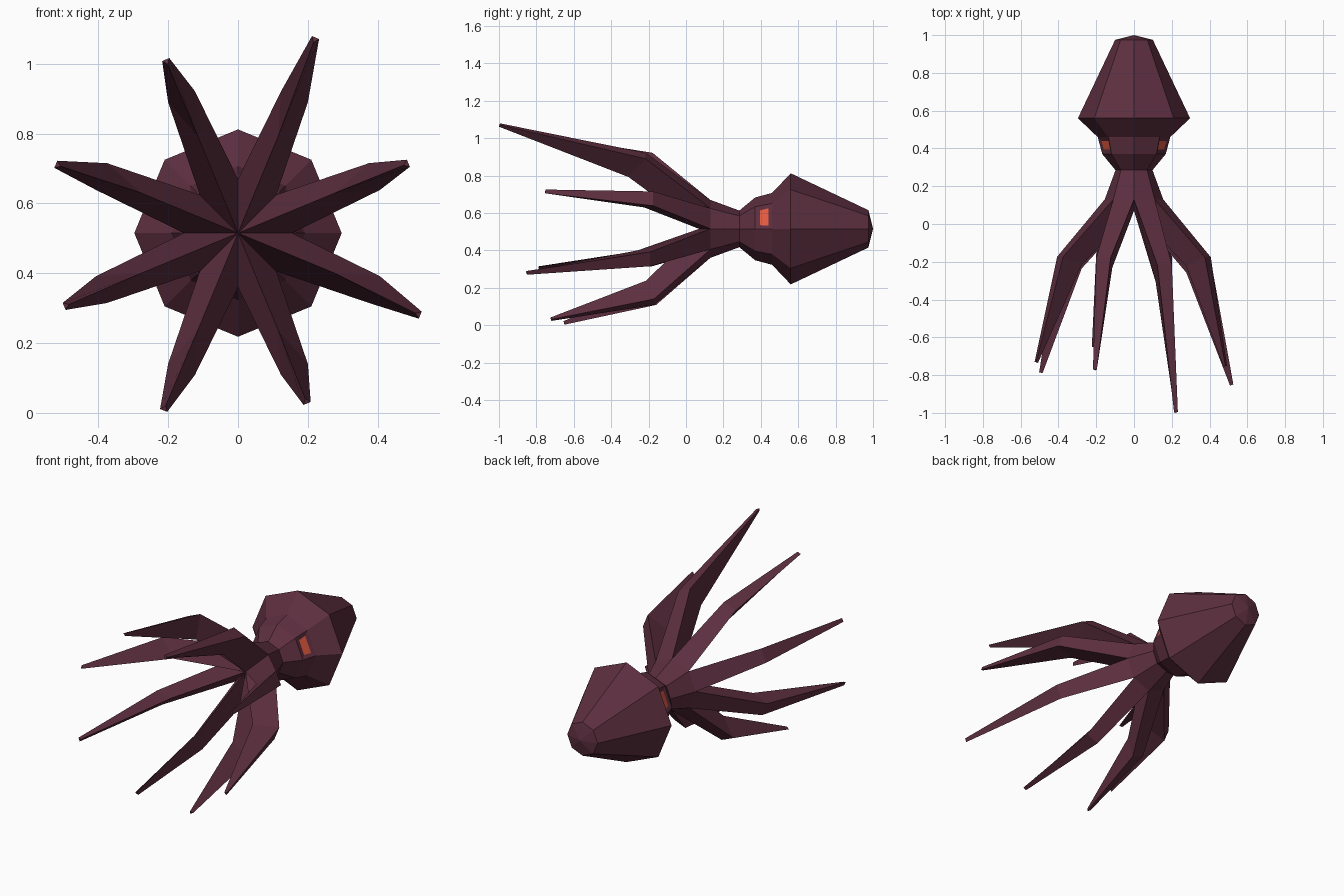
import bpy, bmesh
from math import sin, cos, radians, pi
from mathutils import Vector

if "Cube" in bpy.data.objects:
    bpy.data.objects.remove(bpy.data.objects["Cube"])

CZ = 0.515  # height of the body axis, which runs along y


def polar(r, deg, y):
    return Vector((r * cos(radians(deg)), y, CZ + r * sin(radians(deg))))


def material(name, color):
    m = bpy.data.materials.new(name)
    m.diffuse_color = color
    m.use_nodes = True
    m.node_tree.nodes["Principled BSDF"].inputs["Base Color"].default_value = m.diffuse_color
    return m


bm = bmesh.new()

# Octagonal body: rings (y, radius) from the rear of the mantle to the arm root
profile = [(0.975, 0.10), (0.56, 0.297), (0.46, 0.192), (0.37, 0.168),
           (0.285, 0.098), (0.13, 0.155)]
rings = [[bm.verts.new(polar(r, 45 * k, y)) for k in range(8)] for y, r in profile]
rear = bm.verts.new((0, 1.0, CZ))
centre = bm.verts.new((0, 0.07, CZ))
eye_faces = []
for k in range(8):
    n = (k + 1) % 8
    bm.faces.new((rear, rings[0][k], rings[0][n]))
    for i in range(len(rings) - 1):
        a, b = rings[i], rings[i + 1]
        f = bm.faces.new((a[k], b[k], b[n], a[n]))
        if i == 2 and k in (0, 3):
            eye_faces.append(f)

# Eight three-sided arms, each growing from one wedge of the last ring
tips = [(0.488, -0.75, 0.715), (0.222, -0.995, 1.075), (-0.207, -0.77, 1.012),
        (-0.522, -0.73, 0.712), (-0.498, -0.785, 0.305), (-0.213, -0.65, 0.007),
        (0.198, -0.72, 0.027), (0.522, -0.85, 0.28)]
for k, tip in enumerate(tips):
    mid = 22.5 + 45 * k
    extra = -tip[1] - 0.65
    y_out = -0.16 - 0.16 * extra
    y_in = y_out - 0.03 - 0.18 * extra
    radial = Vector((cos(radians(mid)), 0, sin(radians(mid))))
    side = Vector((-radial.z, 0, radial.x))
    t = Vector(tip)
    base = [centre, rings[-1][k], rings[-1][(k + 1) % 8]]
    knee = [bm.verts.new(p) for p in (polar(0.30, mid, y_in),
                                      polar(0.425, mid - 5.6, y_out),
                                      polar(0.425, mid + 5.6, y_out))]
    end = [bm.verts.new(p) for p in (t - radial * 0.015 - Vector((0, 0.005, 0)),
                                     t - side * 0.011, t + side * 0.011)]
    for a, b in ((base, knee), (knee, end)):
        for j in range(3):
            m = (j + 1) % 3
            bm.faces.new((a[j], a[m], b[m], b[j]))
    bm.faces.new(end)

# Eyes: slightly recessed insets on the two upper side facets of the head
bmesh.ops.recalc_face_normals(bm, faces=bm.faces[:])
bmesh.ops.inset_individual(bm, faces=eye_faces, thickness=0.032, depth=-0.006)
for f in eye_faces:
    f.material_index = 1

mesh = bpy.data.meshes.new("octopus_body")
bm.to_mesh(mesh)
bm.free()
mesh.materials.append(material("skin", (0.11, 0.028, 0.05, 1)))
mesh.materials.append(material("eye", (0.75, 0.10, 0.05, 1)))
bpy.context.collection.objects.link(bpy.data.objects.new("octopus_body", mesh))
